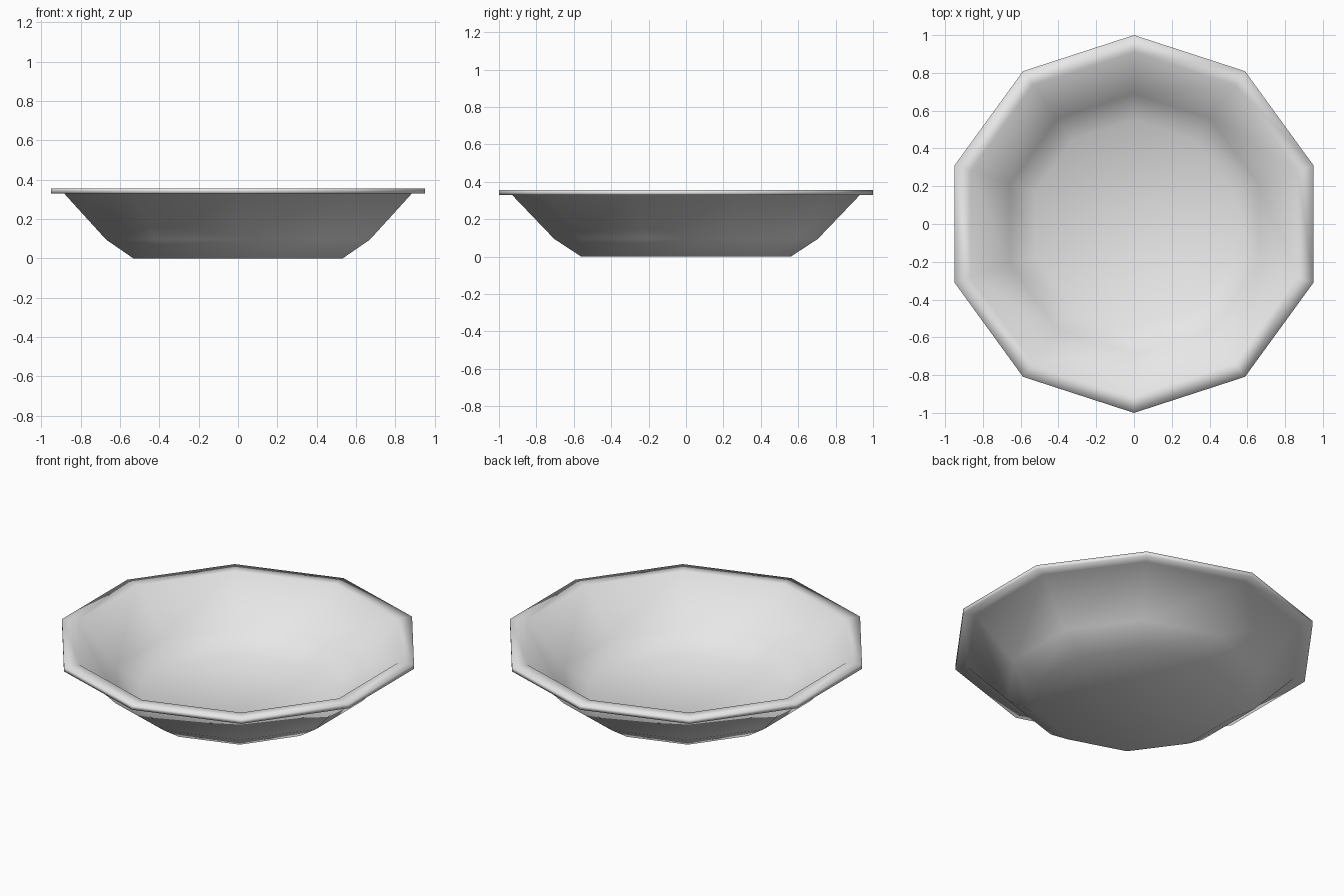
import bpy
import bmesh
from math import cos, sin, pi

cube = bpy.data.objects.get("Cube")
if cube:
    bpy.data.objects.remove(cube, do_unlink=True)

SIDES = 10

# One pale grey glaze
glaze = bpy.data.materials.new("pale_grey_glaze")
glaze.use_nodes = True
colour = (0.8, 0.8, 0.8, 1.0)
glaze.diffuse_color = colour
glaze.node_tree.nodes["Principled BSDF"].inputs["Base Color"].default_value = colour

# Radius and height, from the underside, out over the rim, to the inner floor
profile = [
    (0.56, 0.0), (0.705, 0.095), (0.93, 0.33),   # outer wall
    (1.0, 0.33), (1.0, 0.355),                   # rim lip
    (0.91, 0.355),                               # inner edge
    (0.69, 0.115), (0.55, 0.025),                # inner wall
]


def ring(bm, radius, height):
    """Ten-sided ring with a corner pointing to the front and back."""
    angles = [pi / 2 + 2 * pi * i / SIDES for i in range(SIDES)]
    return [bm.verts.new((radius * cos(a), radius * sin(a), height)) for a in angles]


bm = bmesh.new()
rings = [ring(bm, r, z) for r, z in profile]

# Walls and rim
for low, high in zip(rings, rings[1:]):
    for i in range(SIDES):
        j = (i + 1) % SIDES
        bm.faces.new((low[i], low[j], high[j], high[i]))

# Underside and inner floor
bm.faces.new(rings[0][::-1])
bm.faces.new(rings[-1])
bmesh.ops.recalc_face_normals(bm, faces=bm.faces[:])
for face in bm.faces:
    face.smooth = True

mesh = bpy.data.meshes.new("bowl")
bm.to_mesh(mesh)
bm.free()
mesh.materials.append(glaze)
bowl = bpy.data.objects.new("bowl", mesh)
bpy.context.collection.objects.link(bowl)
